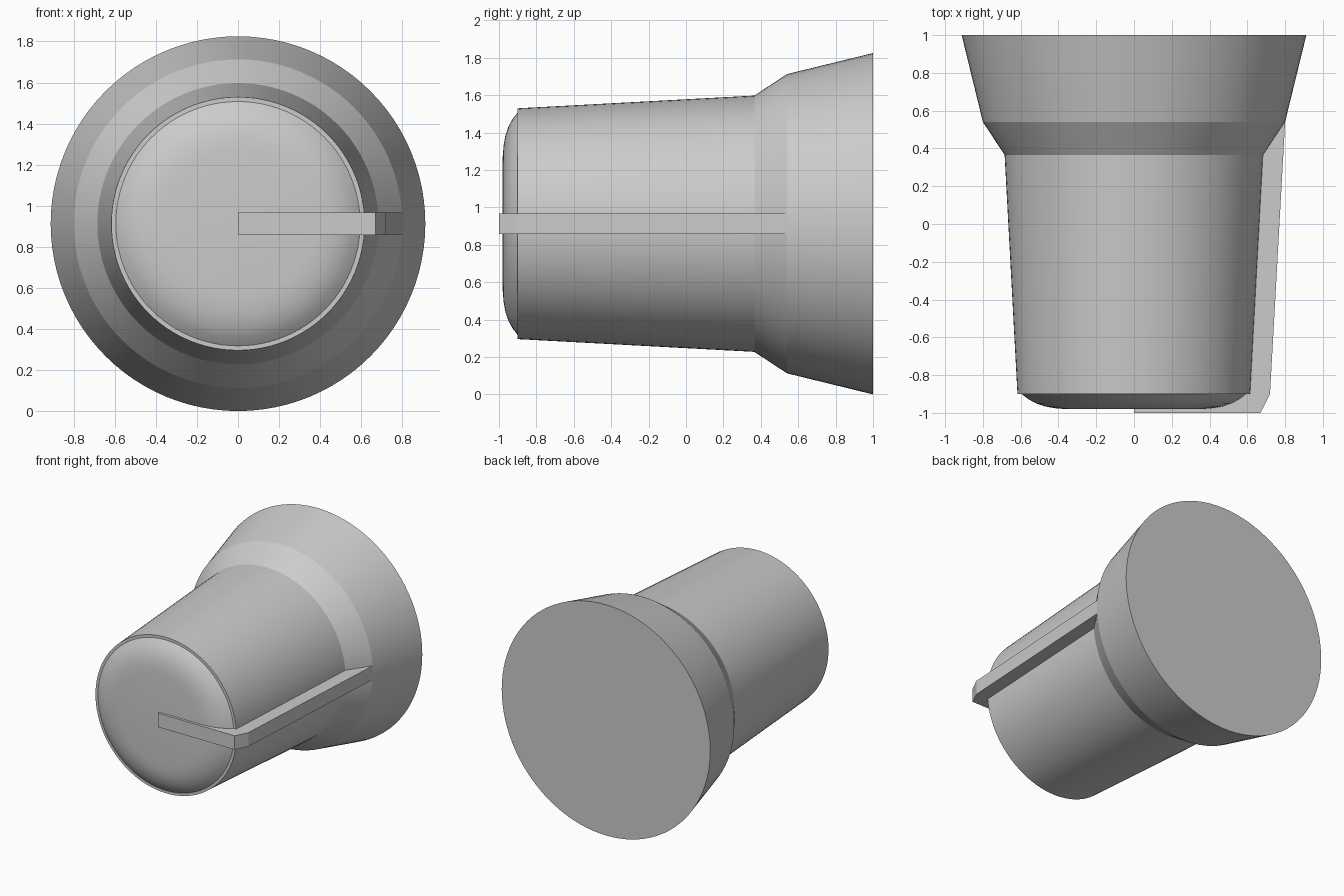
import bpy, bmesh
from math import radians, tau
from mathutils import Vector

if "Cube" in bpy.data.objects:
    bpy.data.objects.remove(bpy.data.objects["Cube"])

CZ = 0.9125      # height of the turning axis
SEGMENTS = 96


def finish(bm, name, smooth_angle=None):
    bmesh.ops.recalc_face_normals(bm, faces=bm.faces)
    mesh = bpy.data.meshes.new(name)
    bm.to_mesh(mesh)
    bm.free()
    obj = bpy.data.objects.new(name, mesh)
    bpy.context.collection.objects.link(obj)
    if smooth_angle:
        bpy.ops.object.select_all(action='DESELECT')
        obj.select_set(True)
        bpy.context.view_layer.objects.active = obj
        bpy.ops.object.shade_smooth_by_angle(angle=radians(smooth_angle))
    return obj


def lathe(name, profile):
    """Turn (radius, y) points around the y axis at height CZ."""
    bm = bmesh.new()
    verts = [bm.verts.new((r, y, CZ)) for r, y in profile]
    edges = [bm.edges.new(pair) for pair in zip(verts, verts[1:])]
    bmesh.ops.spin(bm, geom=verts + edges, cent=(0, 0, CZ), axis=(0, 1, 0),
                   angle=tau, steps=SEGMENTS, use_duplicate=False)
    bmesh.ops.remove_doubles(bm, verts=bm.verts, dist=1e-4)
    return finish(bm, name, 15)


def slab(name, outline, width):
    """Extrude an (x, y) outline vertically, centred on CZ."""
    bm = bmesh.new()
    face = bm.faces.new([bm.verts.new((x, y, CZ - width / 2)) for x, y in outline])
    geom = bmesh.ops.extrude_face_region(bm, geom=[face])["geom"]
    top = [v for v in geom if isinstance(v, bmesh.types.BMVert)]
    bmesh.ops.translate(bm, verts=top, vec=Vector((0, 0, width)))
    return finish(bm, name)


# Knob body: flared skirt, tapered grip, small ledge and domed cap
lathe("knob_body", [
    (0, 1), (0.9125, 1), (0.80, 0.54), (0.685, 0.365), (0.617, -0.90),
    (0.595, -0.90), (0.56, -0.927), (0.52, -0.949), (0.47, -0.966),
    (0.42, -0.975), (0.36, -0.98), (0, -0.98)])

# Pointer ridge: runs across the cap and down the side to the skirt
slab("pointer_ridge", [
    (0, -1), (0.67, -1), (0.72, -0.90), (0.80, 0.54),
    (0.60, 0.54), (0.52, -0.90), (0, -0.90)], 0.11)
